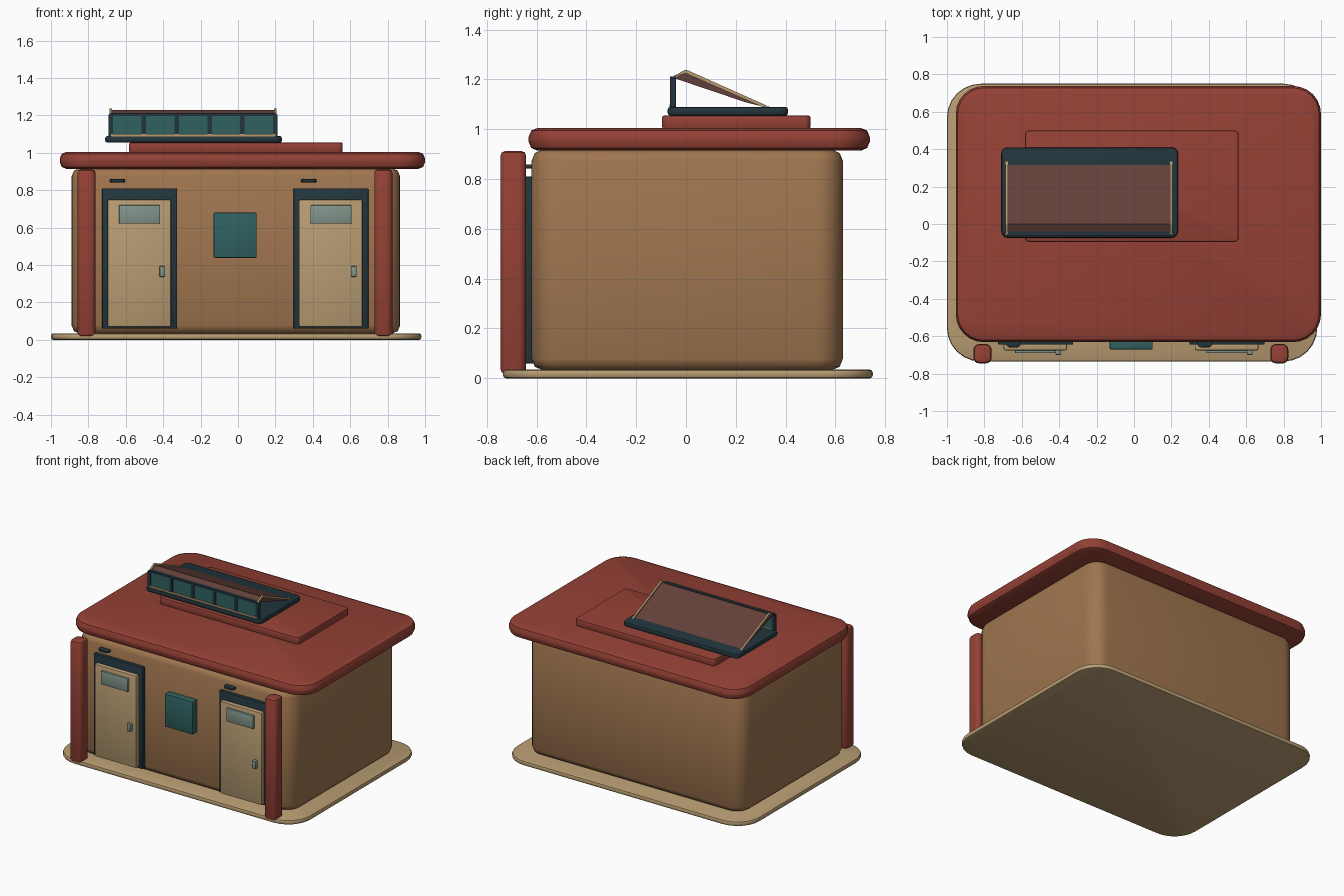
import bpy
import bmesh
import math

if "Cube" in bpy.data.objects:
    bpy.data.objects.remove(bpy.data.objects["Cube"], do_unlink=True)


def material(name, rgb):
    m = bpy.data.materials.new(name)
    m.use_nodes = True
    m.diffuse_color = (*rgb, 1)
    m.node_tree.nodes["Principled BSDF"].inputs["Base Color"].default_value = (*rgb, 1)
    return m


red = material("brick red", (0.30, 0.053, 0.036))
tan = material("light tan", (0.48, 0.335, 0.17))
wall = material("wall brown", (0.35, 0.18, 0.078))
dark = material("dark slate", (0.016, 0.036, 0.047))
teal = material("teal", (0.03, 0.12, 0.12))
glass = material("pale glass", (0.22, 0.30, 0.26))
brown = material("dark brown", (0.125, 0.051, 0.041))


def finish(name, bm, mat, angle):
    bmesh.ops.recalc_face_normals(bm, faces=bm.faces)
    mesh = bpy.data.meshes.new(name)
    bm.to_mesh(mesh)
    bm.free()
    ob = bpy.data.objects.new(name, mesh)
    bpy.context.collection.objects.link(ob)
    mesh.materials.append(mat)
    bpy.ops.object.select_all(action="DESELECT")
    ob.select_set(True)
    bpy.context.view_layer.objects.active = ob
    bpy.ops.object.shade_smooth_by_angle(angle=math.radians(angle))
    return ob


def slab(name, x, y, z, mat, radius=0.0, bevel=0.0, segments=2, angle=35):
    """Box between ranges, with rounded upright corners and softened rims."""
    bm = bmesh.new()
    bmesh.ops.create_cube(bm, size=1)
    for v in bm.verts:
        v.co = [r[0] + (c + 0.5) * (r[1] - r[0]) for c, r in zip(v.co, (x, y, z))]
    if radius:
        upright = [e for e in bm.edges if abs(e.verts[0].co.z - e.verts[1].co.z) > 1e-5]
        bmesh.ops.bevel(bm, geom=upright, offset=radius, segments=6, profile=0.5, affect="EDGES")
    if bevel:
        if radius:
            edges = [e for e in bm.edges if abs(e.verts[0].co.z - e.verts[1].co.z) < 1e-5]
        else:
            edges = bm.edges[:]
        bmesh.ops.bevel(bm, geom=edges, offset=bevel, segments=segments, profile=0.5, affect="EDGES")
    return finish(name, bm, mat, angle)


def prism(name, points, x0, x1, mat):
    """Side profile of (y, z) points stretched along x."""
    bm = bmesh.new()
    face = bm.faces.new([bm.verts.new((x0, y, z)) for y, z in points])
    out = bmesh.ops.extrude_face_region(bm, geom=[face])
    moved = [g for g in out["geom"] if isinstance(g, bmesh.types.BMVert)]
    bmesh.ops.translate(bm, vec=(x1 - x0, 0, 0), verts=moved)
    return finish(name, bm, mat, 30)


# Ground plate, walls and roof
slab("ground_plate", (-1, 0.98), (-0.735, 0.75), (0, 0.035), tan, 0.18, 0.012)
slab("walls", (-0.89, 0.867), (-0.62, 0.63), (0.033, 0.918), wall, 0.11, 0.045, 2, 60)
slab("roof", (-0.953, 1.0), (-0.632, 0.738), (0.914, 1.005), red, 0.15, 0.036)
slab("roof_step", (-0.583, 0.56), (-0.096, 0.5), (1.0, 1.056), red, 0.025, 0.01)

# Front columns
for side, cx in (("right", -0.81), ("left", 0.777)):
    slab(side + "_column", (cx - 0.048, cx + 0.048), (-0.745, -0.642), (0.018, 0.912),
         red, 0.03, 0.018)

# Doors with frame, window, handle and lamp
for side, cx in (("right", -0.526), ("left", 0.497)):
    def part(name, x0, x1, y0, y1, z0, z1, mat, bevel=0.004):
        slab(side + name, (cx + x0, cx + x1), (y0, y1), (z0, z1), mat, 0, bevel)
    part("_door_frame", -0.2, 0.2, -0.645, -0.61, 0.06, 0.81, dark)
    part("_door", -0.172, 0.168, -0.675, -0.63, 0.07, 0.75, tan, 0.008)
    part("_door_window", -0.11, 0.11, -0.69, -0.67, 0.622, 0.72, glass)
    part("_door_handle", 0.106, 0.137, -0.7, -0.67, 0.337, 0.395, glass, 0.006)
    slab(side + "_lamp", (cx - 0.16, cx - 0.077), (-0.66, -0.6), (0.842, 0.859),
         dark, 0.025, 0.005)

# Notice board between the doors
slab("notice_board", (-0.13, 0.1), (-0.67, -0.61), (0.438, 0.68), teal, 0, 0.006)

# Skylight: curb, glazed front, sloping panel and end rails
left, right = -0.68, 0.2
slab("skylight_curb", (-0.71, 0.235), (-0.074, 0.41), (1.054, 1.09), dark, 0.035, 0.012)
slab("skylight_sill", (left, right), (-0.066, -0.045), (1.088, 1.1), tan)
slab("skylight_head", (left, right), (-0.064, -0.04), (1.197, 1.212), dark)
bays = 5
step = (right - left) / bays
for i in range(bays + 1):
    x = left + i * step
    slab(f"skylight_post_{i}", (x - 0.012, x + 0.012), (-0.064, -0.04), (1.085, 1.205), dark)
    if i < bays:
        slab(f"skylight_pane_{i}", (x + 0.01, x + step - 0.01), (-0.057, -0.047),
             (1.095, 1.2), teal)

prism("skylight_panel", [(-0.05, 1.206), (0, 1.228), (0.32, 1.088), (0.24, 1.108)],
      left, right, brown)
rail = [(-0.06, 1.208), (-0.004, 1.238), (0.004, 1.238), (0.335, 1.09), (0.30, 1.092), (0, 1.224)]
for side, x in (("right", left), ("left", right)):
    prism(side + "_skylight_rail", rail, x - 0.007, x + 0.007, tan)
